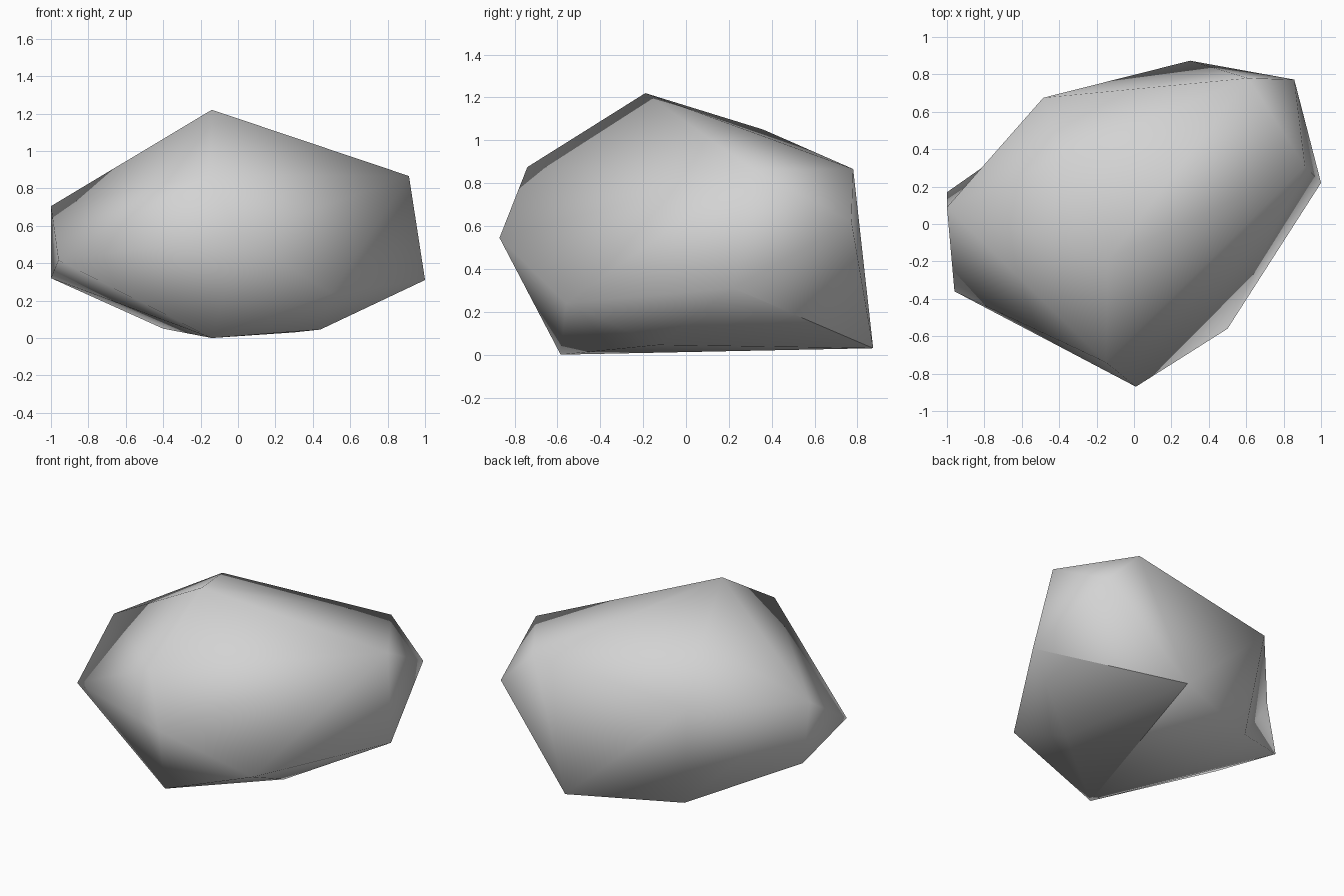
import bpy
import bmesh
from mathutils import Vector

default_cube = bpy.data.objects.get("Cube")
if default_cube:
    bpy.data.objects.remove(default_cube, do_unlink=True)


def make_material(name, color):
    material = bpy.data.materials.new(name)
    material.use_nodes = True
    material.diffuse_color = color
    shader = next(n for n in material.node_tree.nodes if n.type == "BSDF_PRINCIPLED")
    shader.inputs["Base Color"].default_value = color
    shader.inputs["Roughness"].default_value = 0.8
    return material


# Corner points of the boulder, named by where they sit
corners = {
    # crown
    "peak": (-0.14, -0.19, 1.22),
    "crown_back": (-0.37, 0.36, 1.05),
    "shoulder_front": (-0.15, -0.74, 0.875),
    "shoulder_back": (0.61, 0.78, 0.866),
    "shoulder_left": (0.914, 0.31, 0.866),
    # girdle
    "nose": (0.01, -0.87, 0.545),
    "back_left": (0.857, 0.772, 0.62),
    "back_right": (-0.485, 0.675, 0.75),
    "right_upper": (-1.0, 0.09, 0.705),
    "right_lower": (-1.0, 0.17, 0.32),
    "right_front": (-0.96, -0.36, 0.416),
    "left_tip": (1.0, 0.22, 0.31),
    "left_front": (0.5, -0.56, 0.24),
    # base
    "base_front": (-0.14, -0.585, 0.0),
    "base_left": (0.44, -0.13, 0.045),
    "base_back": (0.30, 0.873, 0.03),
    "base_right": (-0.40, 0.59, 0.05),
}

# Faceted skin stretched over the corners
bm = bmesh.new()
points = {name: bm.verts.new(Vector(co)) for name, co in corners.items()}
bmesh.ops.convex_hull(bm, input=list(bm.verts))
bmesh.ops.triangulate(bm, faces=list(bm.faces))


def find_edge(start, end):
    return bm.edges.get((points[start], points[end]))


# Shallow hollow on the right flank
ridge = find_edge("back_right", "right_lower")
if ridge and len(ridge.link_faces) == 2:
    bmesh.utils.edge_rotate(ridge, True)

bmesh.ops.recalc_face_normals(bm, faces=list(bm.faces))
for face in bm.faces:
    face.smooth = True

# Hard crease where the base meets the back
for start, end in (("left_tip", "base_back"), ("base_back", "base_front")):
    crease = find_edge(start, end)
    if crease:
        crease.smooth = False

mesh = bpy.data.meshes.new("boulder")
bm.to_mesh(mesh)
bm.free()
mesh.materials.append(make_material("stone grey", (0.65, 0.65, 0.65, 1.0)))
boulder = bpy.data.objects.new("boulder", mesh)
bpy.context.collection.objects.link(boulder)
